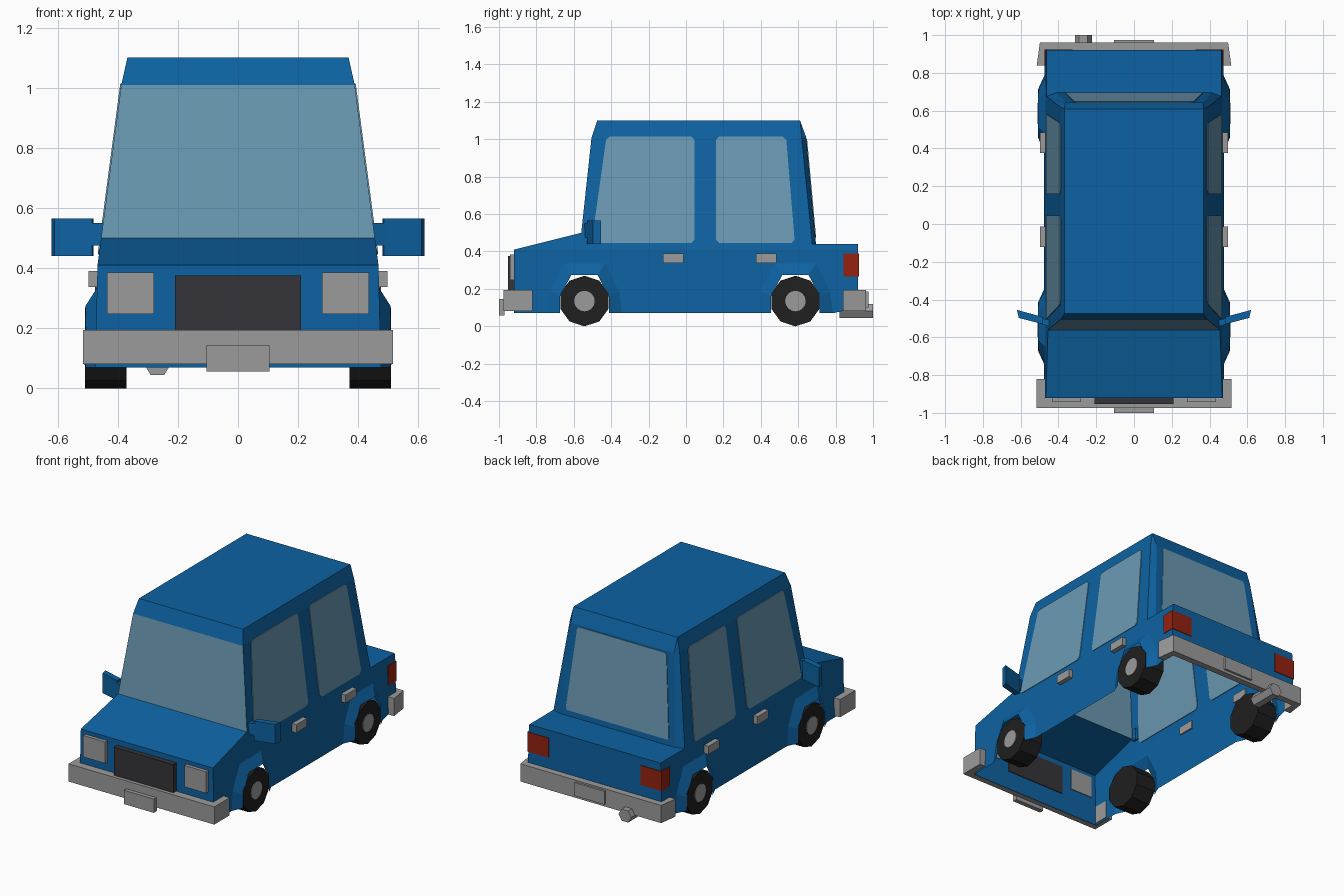
import bpy, bmesh
from math import sin, cos, pi, radians

if "Cube" in bpy.data.objects:
    bpy.data.objects.remove(bpy.data.objects["Cube"], do_unlink=True)


def material(name, r, g, b):
    m = bpy.data.materials.new(name)
    m.use_nodes = True
    m.diffuse_color = (r, g, b, 1)
    node = next(n for n in m.node_tree.nodes if n.type == 'BSDF_PRINCIPLED')
    node.inputs["Base Color"].default_value = (r, g, b, 1)
    node.inputs["Roughness"].default_value = 0.7
    return m


BLUE = material("blue paint", .004, .122, .36)
GLASS = material("window glass", .145, .32, .45)
GREY = material("grey metal", .33, .33, .33)
DARK = material("grille dark", .035, .035, .042)
RUBBER = material("tyre black", .014, .014, .014)
RED = material("tail light red", .3, .016, .005)
SIDES = ((1, "left"), (-1, "right"))


def finish(name, bm, *mats):
    bmesh.ops.remove_doubles(bm, verts=bm.verts[:], dist=0.0005)
    bmesh.ops.recalc_face_normals(bm, faces=bm.faces[:])
    me = bpy.data.meshes.new(name)
    bm.to_mesh(me)
    bm.free()
    for m in mats:
        me.materials.append(m)
    ob = bpy.data.objects.new(name, me)
    bpy.context.scene.collection.objects.link(ob)
    return ob


def loft(name, a, b, mat):
    """Closed solid between two matching outlines."""
    bm = bmesh.new()
    va, vb = [[bm.verts.new(p) for p in ring] for ring in (a, b)]
    bm.faces.new(va)
    bm.faces.new(vb[::-1])
    for i in range(len(va)):
        j = (i + 1) % len(va)
        bm.faces.new((va[i], vb[i], vb[j], va[j]))
    return finish(name, bm, mat)


def box(name, x0, x1, y0, y1, z0, z1, mat):
    outline = [(x0, y0), (x1, y0), (x1, y1), (x0, y1)]
    return upright(name, outline, z0, z1, mat)


def upright(name, outline, z0, z1, mat):
    return loft(name, [(x, y, z0) for x, y in outline],
                [(x, y, z1) for x, y in outline], mat)


def clip_corners(pts, d=0.018):
    """Cut each corner of an outline short."""
    out = []
    for i, (u, v) in enumerate(pts):
        for pu, pv in (pts[i - 1], pts[(i + 1) % len(pts)]):
            n = ((pu - u) ** 2 + (pv - v) ** 2) ** .5
            out.append((u + (pu - u) * d / n, v + (pv - v) * d / n))
    return out


def side_x(z):
    """Half width of the body at a height."""
    return .388 + (1.01 - z) * .132 if z >= .41 else .467 + (.41 - z) * .024


def rear_y(z):
    return .695 - (z - .44) * .092


# Body shell, open underneath
AXLES = (-.543, .585)
OUTER = [(-.2, .07), (-.185, .19), (-.11, .335), (.11, .335), (.185, .19), (.2, .07)]
INNER = [(-.13, .07), (-.13, .16), (-.07, .275), (.07, .275), (.13, .16), (.13, .07)]
bm = bmesh.new()


def face(pts, mat=0):
    bm.faces.new([bm.verts.new(p) for p in pts]).material_index = mat


def across(right_half, mat=0):
    """Symmetric face from its +x points."""
    face(right_half + [(-x, y, z) for x, y, z in right_half[::-1]], mat)


arches = [(a + y, z) for a in AXLES for y, z in OUTER]
lower = [(-.92, .41), (-.92, .07)] + arches + [(.92, .1), (.92, .41)]
upper = [(-.92, .41), (.92, .41), (.92, .44), (.675, .44), (.618, 1.01), (-.505, 1.01), (-.56, .5)]
top_y = (-.475, .61)
for s, _ in SIDES:
    for outline in (lower, upper):
        face([(s * side_x(z), y, z) for y, z in outline])
    # Roof edge and rear corner post
    face([(s * .388, -.505, 1.01), (s * .388, .618, 1.01), (s * .368, top_y[1], 1.1), (s * .368, top_y[0], 1.1)])
    face([(s * side_x(.44), .675, .44), (s * .41, rear_y(.44), .44),
          (s * .365, rear_y(1.01), 1.01), (s * .388, .618, 1.01)])
    face([(s * .388, .618, 1.01), (s * .365, rear_y(1.01), 1.01), (s * .368, top_y[1], 1.1)])
    # Flared wheel arches
    for a in AXLES:
        for i in range(len(OUTER) - 1):
            o, n = OUTER[i:i + 2], INNER[i:i + 2]
            face([(s * side_x(z), a + y, z) for y, z in o] +
                 [(s * .507, a + y, z) for y, z in n[::-1]])

nose = (side_x(.41), -.92, .41)
scuttle = (side_x(.5), -.56, .5)
brow = (.388, -.505, 1.01)
tail = (side_x(.44), .92, .44)
across([(side_x(.07), -.92, .07), nose])
across([nose, scuttle])
across([scuttle, brow], 1)
across([brow, (.368, top_y[0], 1.1)])
across([(.368, top_y[0], 1.1), (.368, top_y[1], 1.1)])
across([(.368, top_y[1], 1.1), (.365, rear_y(1.01), 1.01)])
across([(.365, rear_y(1.01), 1.01), (.41, rear_y(.44), .44)])
across([(.41, rear_y(.44), .44), (side_x(.44), .675, .44), tail])
across([tail, (side_x(.41), .92, .41), (side_x(.1), .92, .1)])
finish("body_shell", bm, BLUE, GLASS)

# Rear window
pane = clip_corners([(-.365, .475), (.365, .475), (.315, 1.0), (-.315, 1.0)], .012)
loft("rear_window", [(x, rear_y(z) - .004, z) for x, z in pane],
     [(x, rear_y(z) + .004, z) for x, z in pane], GLASS)

# Side windows
PANES = {"front": [(-.505, .445), (.045, .445), (.045, 1.015), (-.425, 1.015)],
         "rear": [(.16, .445), (.582, .445), (.535, 1.015), (.16, 1.015)]}
for s, side in SIDES:
    for end, pts in PANES.items():
        pane = clip_corners(pts)
        loft(f"{side}_{end}_window", [(s * (side_x(z) - .004), y, z) for y, z in pane],
             [(s * (side_x(z) + .004), y, z) for y, z in pane], GLASS)


# Wheels
def disc(x, y, r, n):
    return [(x, y + r * sin(2 * pi * i / n), .135 + r * cos(2 * pi * i / n)) for i in range(n)]


for s, side in SIDES:
    for end, a in zip(("front", "rear"), AXLES):
        loft(f"{side}_{end}_tyre", disc(s * .37, a, .135, 10), disc(s * .508, a, .135, 10), RUBBER)
        loft(f"{side}_{end}_hub", disc(s * .5, a, .055, 16), disc(s * .512, a, .055, 16), GREY)

    # Door handles
    for end, y in (("front", -.068), ("rear", .43)):
        box(f"{side}_{end}_handle", s * .46, s * .498, y - .055, y + .055, .338, .39, GREY)

    # Door mirrors
    upright(f"{side}_mirror", [(s * .485, -.53), (s * .61, -.497), (s * .62, -.455), (s * .48, -.493)],
            .44, .565, BLUE)
    upright(f"{side}_mirror_stalk", [(s * .44, -.545), (s * .5, -.527), (s * .495, -.497), (s * .44, -.51)],
            .475, .55, BLUE)

    # Lights
    box(f"{side}_headlight", s * .28, s * .435, -.942, -.915, .248, .385, GREY)
    box(f"{side}_tail_light", s * .325, s * .475, .842, .924, .265, .39, RED)

# Grille
box("grille", -.21, .21, -.953, -.915, .19, .375, DARK)


# Bumpers wrapping round the corners
def bumper(name, half):
    upright(name, half + [(-x, y) for x, y in half[::-1]], .082, .195, GREY)


bumper("front_bumper", [(.515, -.975), (.515, -.82), (.47, -.82), (.47, -.925)])
bumper("rear_bumper", [(.498, .962), (.515, .84), (.465, .84), (.465, .92)])
box("front_plate", -.105, .105, -1.0, -.97, .057, .145, GREY)
box("rear_plate", -.105, .105, .955, .975, .1, .185, GREY)

# Exhaust pipe
hexagon = [(-.268 + .045 * cos(radians(60 * i)), .082 + .043 * sin(radians(60 * i))) for i in range(6)]
loft("exhaust_pipe", [(x, .82, z) for x, z in hexagon], [(x, 1.0, z) for x, z in hexagon], GREY)
